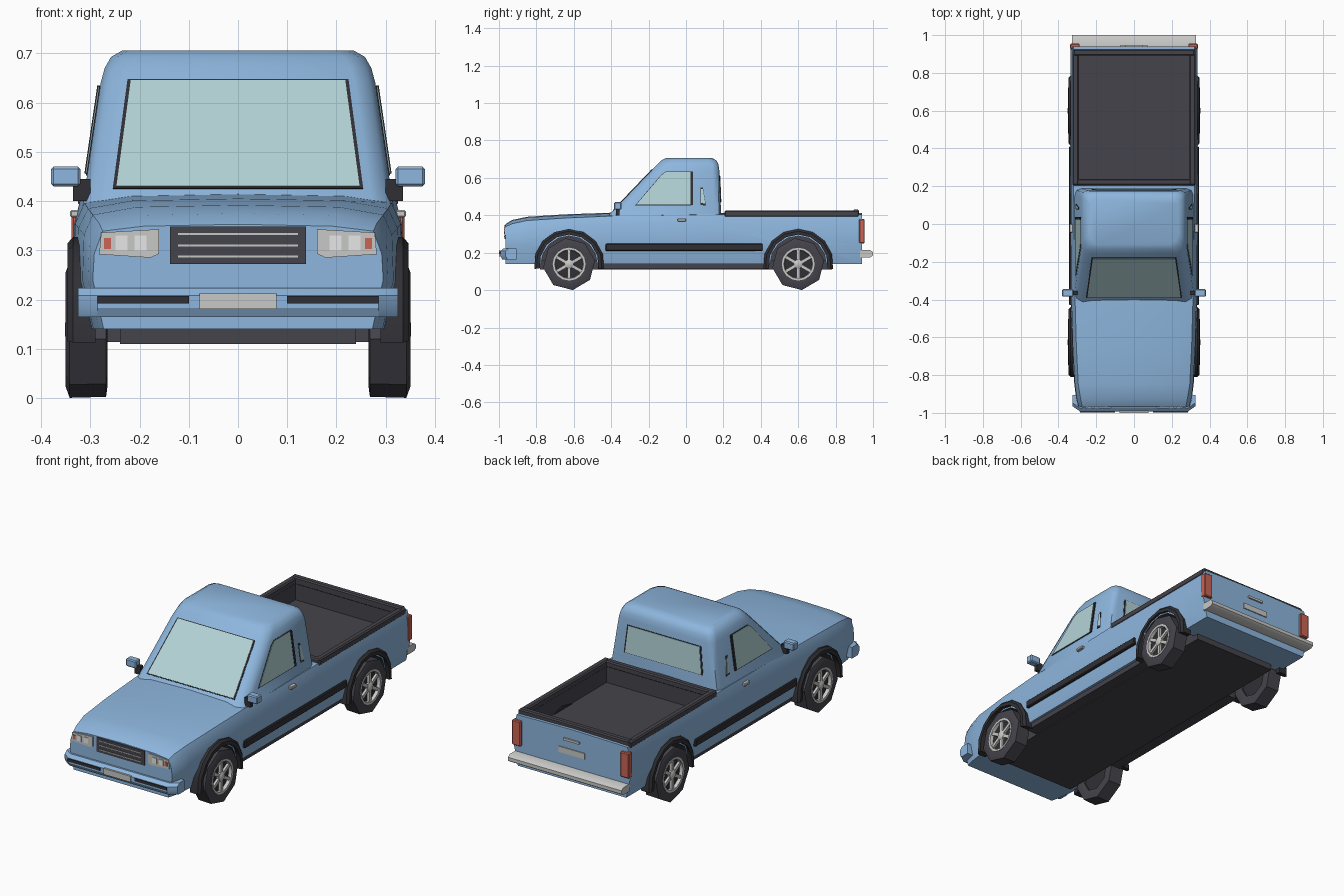
import bpy, bmesh, math
from mathutils import Vector, Matrix

cube = bpy.data.objects.get("Cube")
if cube:
    bpy.data.objects.remove(cube, do_unlink=True)


def material(name, rgb):
    m = bpy.data.materials.new(name)
    m.use_nodes = True
    m.diffuse_color = (*rgb, 1)
    m.node_tree.nodes["Principled BSDF"].inputs["Base Color"].default_value = (*rgb, 1)
    return m


BLUE = material("body blue", (0.27, 0.47, 0.73))
DARK = material("dark grey", (0.06, 0.057, 0.07))
BLACK = material("trim black", (0.03, 0.03, 0.036))
GLASS = material("pale glass", (0.45, 0.65, 0.67))
SILVER = material("silver", (0.58, 0.58, 0.57))
WHITE = material("lamp white", (0.8, 0.8, 0.8))
RED = material("lamp red", (0.6, 0.13, 0.09))


def finish(name, bm, mats, mirror=False, angle=40):
    bmesh.ops.recalc_face_normals(bm, faces=bm.faces)
    mesh = bpy.data.meshes.new(name)
    bm.to_mesh(mesh)
    bm.free()
    for m in mats:
        mesh.materials.append(m)
    ob = bpy.data.objects.new(name, mesh)
    bpy.context.collection.objects.link(ob)
    if mirror:
        ob.modifiers.new("mirror", "MIRROR").use_mirror_merge = False
    smooth(ob, angle)
    return ob


def smooth(ob, angle):
    bpy.ops.object.select_all(action="DESELECT")
    ob.select_set(True)
    bpy.context.view_layer.objects.active = ob
    bpy.ops.object.shade_smooth_by_angle(angle=math.radians(angle))


def loft(name, rings, mats, mirror=False, cyclic=False, angle=40):
    """Skin a list of equal rings; cap the ends unless cyclic."""
    bm = bmesh.new()
    vs = [[bm.verts.new(p) for p in ring] for ring in rings]
    n = len(vs[0])
    for i in range(len(vs) - (0 if cyclic else 1)):
        a, b = vs[i], vs[(i + 1) % len(vs)]
        for j in range(n):
            k = (j + 1) % n
            bm.faces.new((a[j], a[k], b[k], b[j]))
    if not cyclic:
        bm.faces.new(vs[0])
        bm.faces.new(vs[-1])
    return finish(name, bm, mats, mirror, angle)


def plate(name, pts, out, t, mat, mirror=False):
    """Thin panel on a surface, raised by t along out."""
    out = Vector(out).normalized()
    return loft(name, [[Vector(p) + out * d for p in pts] for d in (-0.003, t)], [mat], mirror)


def front_plate(name, x0, x1, z0, z1, y, mat, mirror=False, t=0.005):
    pts = [(x0, y, z0), (x1, y, z0), (x1, y, z1), (x0, y, z1)]
    return plate(name, pts, (0, math.copysign(1, y), 0), t, mat, mirror)


def box(name, lo, hi, mats, mirror=False, bevel=0.0):
    bm = bmesh.new()
    lo, hi = Vector(lo), Vector(hi)
    bmesh.ops.create_cube(bm, size=1, matrix=Matrix.Translation((lo + hi) / 2) @ Matrix.Diagonal((*(hi - lo), 1)))
    if bevel:
        bmesh.ops.bevel(bm, geom=bm.edges[:], offset=bevel, segments=1, affect="EDGES")
    return finish(name, bm, mats, mirror, 30)


def lathe(name, profile, n, y, z, mats, mirror=True, turn=0.0, cyclic=True):
    """Spin (x, radius) points about an axle along x."""
    rings = [[(x, y + r * math.sin(math.tau * i / n + turn), z - r * math.cos(math.tau * i / n + turn))
              for i in range(n)] for x, r in profile]
    return loft(name, rings, mats, mirror, cyclic)


def cut(target, cutter):
    cutter.hide_render = True
    mod = target.modifiers.new("cut", "BOOLEAN")
    mod.operation, mod.solver, mod.object = "DIFFERENCE", "EXACT", cutter
    bpy.context.view_layer.objects.active = target
    bpy.ops.object.modifier_apply(modifier=mod.name)
    bpy.data.objects.remove(cutter, do_unlink=True)


# Lower body: sections along y (y, top half-width, top z, belt half-width, shoulder drop)
rings = []
for y, wt, top, wm, drop in [(-0.965, 0.275, 0.353, 0.295, 0.014), (-0.93, 0.282, 0.375, 0.305, 0.02),
                             (-0.85, 0.295, 0.392, 0.316, 0.02), (-0.65, 0.305, 0.405, 0.327, 0.02),
                             (-0.4, 0.312, 0.414, 0.334, 0.018), (0.19, 0.32, 0.413, 0.336, 0.008),
                             (0.94, 0.32, 0.411, 0.335, 0.006)]:
    half = [(0.7 * wt, top - 0.004), (wt, top - drop), (wm - 0.003, top - 0.06), (wm, 0.24), (wm - 0.022, 0.14)]
    ring = [(0, top)] + half + [(-x, z) for x, z in reversed(half)]
    rings.append([(x, y, z) for x, z in ring])
body = loft("body", rings, [BLUE, DARK])

# Bed recess and wheel wells
AXLES = (-0.625, 0.6)
WHEEL_Z = 0.139
cutters = [box("bed_cutter", (-0.295, 0.235, 0.31), (0.295, 0.895, 0.5), [BLUE, DARK])]
for y in AXLES:
    for s in (-1, 1):
        cutters.append(lathe("well_cutter", [(s * 0.22, 0.15), (s * 0.4, 0.15)], 16, y, WHEEL_Z,
                             [BLUE, DARK], False, cyclic=False))
for c in cutters:
    for p in c.data.polygons:
        p.material_index = 1
    cut(body, c)
smooth(body, 35)

# Bed rim
box("bed_side_rim", (0.292, 0.205, 0.39), (0.325, 0.925, 0.425), [DARK], True, 0.006)
box("bed_front_rim", (-0.32, 0.205, 0.39), (0.32, 0.238, 0.424), [DARK], False, 0.006)
box("bed_rear_rim", (-0.32, 0.892, 0.39), (0.32, 0.925, 0.43), [DARK], False, 0.006)


# Cabin: wall positions by height
def side_x(z): return 0.307 - 0.147 * (z - 0.45)
def front_y(z): return -0.366 + 0.958 * (z - 0.45)
def rear_y(z): return 0.186 - 0.042 * (z - 0.45)


rings = []
levels = [(z, side_x(z), front_y(z), rear_y(z)) for z in (0.39, 0.45, 0.64)]
levels += [(0.67, 0.271, -0.155, 0.174), (0.693, 0.258, -0.133, 0.163), (0.706, 0.235, -0.108, 0.14)]
for z, w, f, r in levels:
    half = [(w - 0.042, f), (w - 0.012, f + 0.022), (w, f + 0.06), (w, r - 0.035), (w - 0.01, r - 0.01), (w - 0.035, r)]
    rings.append([(x, y, z) for x, y in half] + [(-x, y, z) for x, y in reversed(half)])
loft("cabin", rings, [BLUE], angle=45)


# Windows: black surround with glass on top
def window(name, pts, out, grow, mirror=False):
    mid = sum((Vector(p) for p in pts), Vector()) / len(pts)
    plate(name + "_surround", [mid + (Vector(p) - mid) * grow for p in pts], out, 0.002, BLACK, mirror)
    plate(name + "_glass", pts, out, 0.004, GLASS, mirror)


def on_side(pts): return [(side_x(z), y, z) for y, z in pts]


window("windshield", [(x, front_y(z), z) for x, z in
                      [(-0.247, 0.428), (0.247, 0.428), (0.218, 0.643), (-0.218, 0.643)]], (0, -1, 0.958), 1.03)
window("rear_window", [(x, rear_y(z), z) for x, z in
                       [(-0.22, 0.47), (0.22, 0.47), (0.205, 0.61), (-0.205, 0.61)]], (0, 1, 0.042), 1.04)
SIDE_OUT = (1, 0, 0.147)
window("side_window", on_side([(-0.265, 0.457), (0.026, 0.457), (0.026, 0.632), (-0.105, 0.632), (-0.13, 0.615)]),
       SIDE_OUT, 1.04, True)
plate("window_bar", on_side([(0.024, 0.455), (0.038, 0.455), (0.038, 0.634), (0.024, 0.634)]), SIDE_OUT, 0.006, BLACK, True)
window("vent_window", on_side([(0.08, 0.465), (0.103, 0.462), (0.09, 0.54), (0.08, 0.54)]), SIDE_OUT, 1.25, True)

# Mirrors, door handles, side trim, floor
box("mirror", (0.32, -0.385, 0.43), (0.38, -0.345, 0.47), [BLUE], True, 0.005)
box("mirror_bracket", (0.3, -0.375, 0.4), (0.335, -0.355, 0.445), [BLACK], True)
box("door_handle", (0.32, -0.045, 0.367), (0.341, 0, 0.382), [SILVER], True, 0.003)
box("side_trim", (0.325, -0.43, 0.21), (0.344, 0.41, 0.248), [BLACK], True, 0.004)
box("floor", (-0.24, -0.78, 0.11), (0.24, 0.78, 0.16), [DARK])
box("floor_middle", (-0.3, -0.47, 0.114), (0.3, 0.44, 0.15), [DARK])

# Wheels and arch flares
for place, y in zip(("front", "rear"), AXLES):
    tyre = [(0.27, 0.085), (0.265, 0.115), (0.268, 0.138), (0.342, 0.14), (0.35, 0.118), (0.346, 0.085)]
    lathe(place + "_tyre", tyre, 8, y, WHEEL_Z, [DARK], turn=0.14)
    lathe(place + "_rim_back", [(0.28, 0.086), (0.332, 0.086)], 16, y, WHEEL_Z, [BLACK], cyclic=False)
    lathe(place + "_rim", [(0.325, 0.088), (0.349, 0.088), (0.349, 0.077), (0.325, 0.073)], 16, y, WHEEL_Z, [SILVER])
    lathe(place + "_hub", [(0.325, 0.026), (0.345, 0.024), (0.351, 0.014)], 12, y, WHEEL_Z, [SILVER], cyclic=False)
    bm = bmesh.new()
    for i in range(6):
        bmesh.ops.create_cube(bm, size=1, matrix=Matrix.Translation((0.337, y, WHEEL_Z))
                              @ Matrix.Rotation(math.tau * i / 6, 4, "X")
                              @ Matrix.Translation((0, 0, 0.048)) @ Matrix.Diagonal((0.014, 0.017, 0.06, 1)))
    finish(place + "_spokes", bm, [SILVER], True)
    arch = []
    for i in range(9):
        a = math.radians(-8 + 196 * i / 8)
        arch.append([(x, y + r * math.cos(a), WHEEL_Z + r * math.sin(a))
                     for x, r in ((0.29, 0.158), (0.346, 0.158), (0.346, 0.176), (0.335, 0.188), (0.29, 0.188))])
    loft(place + "_arch_flare", arch, [BLACK], True, angle=30)

# Bumpers
rings = []
for x, f in ((-0.325, -0.965), (-0.285, -0.993), (0.285, -0.993), (0.325, -0.965)):
    rings.append([(x, y, z) for y, z in ((f, 0.183), (f, 0.208), (f + 0.018, 0.223), (-0.905, 0.223),
                                         (-0.905, 0.165), (f + 0.01, 0.165))])
loft("front_bumper", rings, [BLUE], angle=25)
rings = []
for x in (-0.328, 0.328):
    rings.append([(x, y, z) for y, z in ((0.93, 0.175), (0.985, 0.175), (1, 0.185), (1, 0.203), (0.985, 0.214), (0.93, 0.214))])
loft("rear_bumper", rings, [SILVER])
front_plate("bumper_strip", 0.1, 0.285, 0.192, 0.207, -0.993, BLACK, True)
front_plate("front_plate", -0.078, 0.078, 0.181, 0.212, -0.993, SILVER, t=0.007)

# Grille and headlights
FACE = -0.965
front_plate("grille", -0.138, 0.138, 0.272, 0.348, FACE, DARK)
for z in (0.287, 0.31, 0.333):
    front_plate("grille_slat", -0.122, 0.122, z - 0.002, z + 0.002, FACE, SILVER, t=0.008)
plate("headlight", [(0.16, FACE, 0.293), (0.178, FACE, 0.285), (0.282, FACE, 0.292), (0.278, FACE, 0.336), (0.16, FACE, 0.343)],
      (0, -1, 0), 0.005, SILVER, True)
for x0, x1 in ((0.186, 0.21), (0.224, 0.249)):
    front_plate("headlight_lens", x0, x1, 0.3, 0.33, FACE, WHITE, True, 0.008)
front_plate("turn_signal", 0.258, 0.272, 0.303, 0.325, FACE, RED, True, 0.008)

# Tail lights and tailgate details
box("tail_light", (0.288, 0.925, 0.25), (0.338, 0.955, 0.38), [RED], True, 0.004)
front_plate("tailgate_handle", -0.045, 0.045, 0.348, 0.36, 0.94, SILVER, t=0.008)
front_plate("rear_plate", -0.075, 0.075, 0.278, 0.308, 0.94, SILVER)
